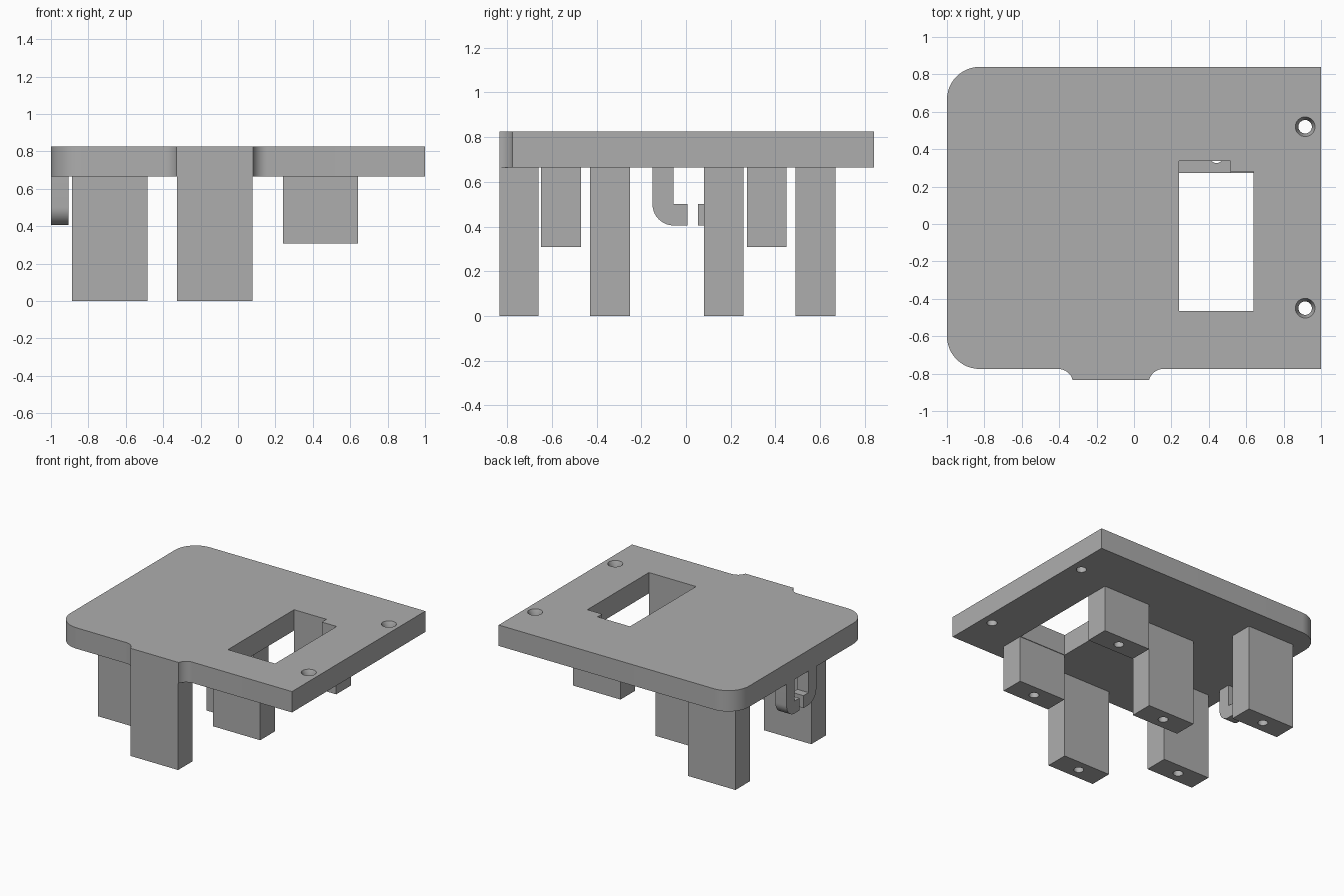
import bpy, bmesh
from math import sin, cos, radians
from mathutils import Vector

if "Cube" in bpy.data.objects:
    bpy.data.objects.remove(bpy.data.objects["Cube"], do_unlink=True)

grey = bpy.data.materials.new("plain_grey")
grey.use_nodes = True
colour = (0.42, 0.42, 0.42, 1)
grey.diffuse_color = colour
grey.node_tree.nodes["Principled BSDF"].inputs["Base Color"].default_value = colour

BOTTOM, TOP = 0.665, 0.825      # plate underside and top
FRONT, BACK = -0.775, 0.84


def finish(name, bm):
    bmesh.ops.recalc_face_normals(bm, faces=bm.faces)
    mesh = bpy.data.meshes.new(name)
    bm.to_mesh(mesh)
    bm.free()
    mesh.materials.append(grey)
    ob = bpy.data.objects.new(name, mesh)
    bpy.context.collection.objects.link(ob)
    return ob


def extrude(name, outline, offset):
    """Extrude a closed 3D outline along an offset."""
    bm = bmesh.new()
    face = bm.faces.new([bm.verts.new(p) for p in outline])
    made = bmesh.ops.extrude_face_region(bm, geom=[face], use_keep_orig=True)
    verts = [g for g in made["geom"] if isinstance(g, bmesh.types.BMVert)]
    bmesh.ops.translate(bm, vec=offset, verts=verts)
    return finish(name, bm)


def box(name, x0, x1, y0, y1, z0, z1):
    outline = [(x0, y0, z0), (x1, y0, z0), (x1, y1, z0), (x0, y1, z0)]
    return extrude(name, outline, (0, 0, z1 - z0))


def cone(name, x, y, z0, z1, r0, r1):
    bm = bmesh.new()
    bmesh.ops.create_cone(bm, cap_ends=True, segments=32, radius1=r0, radius2=r1, depth=z1 - z0)
    bmesh.ops.translate(bm, vec=(x, y, (z0 + z1) / 2), verts=bm.verts)
    return finish(name, bm)


def combine(ob, tool, operation="DIFFERENCE"):
    tool.hide_render = True
    mod = ob.modifiers.new("combine", "BOOLEAN")
    mod.operation, mod.solver, mod.object = operation, "EXACT", tool
    bpy.context.view_layer.objects.active = ob
    bpy.ops.object.modifier_apply(modifier=mod.name)
    bpy.data.objects.remove(tool, do_unlink=True)


def arc(cx, cy, r, start, end, steps=12):
    angles = [radians(start + (end - start) * i / steps) for i in range(steps + 1)]
    return [(cx + r * cos(a), cy + r * sin(a)) for a in angles]


# Plate: two rounded corners and a flared tab on the front edge
R, F = 0.175, 0.08
outline = [(1, FRONT), (1, BACK)]
outline += arc(-1 + R, BACK - R, R, 90, 180)
outline += arc(-1 + R, FRONT + R, R, 180, 270)
outline += arc(-0.325 - F, FRONT - F, F, 90, 14.5, 8)
outline += arc(0.078 + F, FRONT - F, F, 165.5, 90, 8)
tab_y = FRONT - F + F * sin(radians(14.5))
plate = extrude("mounting_plate", [(x, y, BOTTOM) for x, y in outline], (0, 0, TOP - BOTTOM))

# Rectangular window and countersunk screw holes
combine(plate, box("window_cutter", 0.24, 0.64, -0.465, 0.28, 0.6, 0.9))
for y in (0.52, -0.45):
    combine(plate, cone("hole_cutter", 0.915, y, 0.6, 0.9, 0.036, 0.036))
    combine(plate, cone("sink_cutter", 0.915, y, TOP - 0.04, TOP + 0.001, 0.036, 0.053))


# Legs: three pairs, each leg with a pilot hole in its foot
def leg(name, x0, y0, y1, foot):
    ob = box(name, x0, x0 + 0.402, y0, y1, foot, BOTTOM)
    x, y = x0 + 0.201, (y0 + y1) / 2
    combine(ob, cone("pilot_cutter", x, y, foot - 0.1, foot + 0.27, 0.035, 0.035))
    return ob


parts = [plate]
front_leg = leg("front_middle_leg", -0.325, tab_y, -0.66, 0)
combine(plate, front_leg, "UNION")
parts.append(leg("back_middle_leg", -0.325, 0.08, 0.257, 0))
parts.append(leg("front_right_leg", -0.887, -0.43, -0.25, 0))
parts.append(leg("back_right_leg", -0.887, 0.49, 0.668, 0))
parts.append(leg("front_short_leg", 0.24, -0.648, -0.47, 0.308))
back_short = leg("back_short_leg", 0.24, 0.272, 0.45, 0.308)
parts.append(back_short)

# Cable notch behind the window, running down into the short leg
for ob in (plate, back_short):
    combine(ob, box("notch_cutter", 0.2 if ob == back_short else 0.24, 0.515, 0.2, 0.336, 0.42, 0.9))

# Pair of facing hooks under the right edge
HOOK_MID, HOOK_Z = 0.03, 0.405
for side, name in ((-1, "front_hook"), (1, "back_hook")):
    profile = [(0.18, BOTTOM), (0.085, BOTTOM), (0.085, HOOK_Z + 0.095),
               (0.024, HOOK_Z + 0.095), (0.024, HOOK_Z)]
    profile += arc(0.085, HOOK_Z + 0.095, 0.095, 270, 360, 10)
    points = [(-1, HOOK_MID + side * u, z) for u, z in profile]
    parts.append(extrude(name, points, Vector((0.095, 0, 0))))

# Smooth the curved walls and keep the edges sharp
bpy.ops.object.select_all(action="DESELECT")
for ob in parts:
    ob.select_set(True)
bpy.context.view_layer.objects.active = plate
bpy.ops.object.shade_smooth_by_angle(angle=radians(30))
